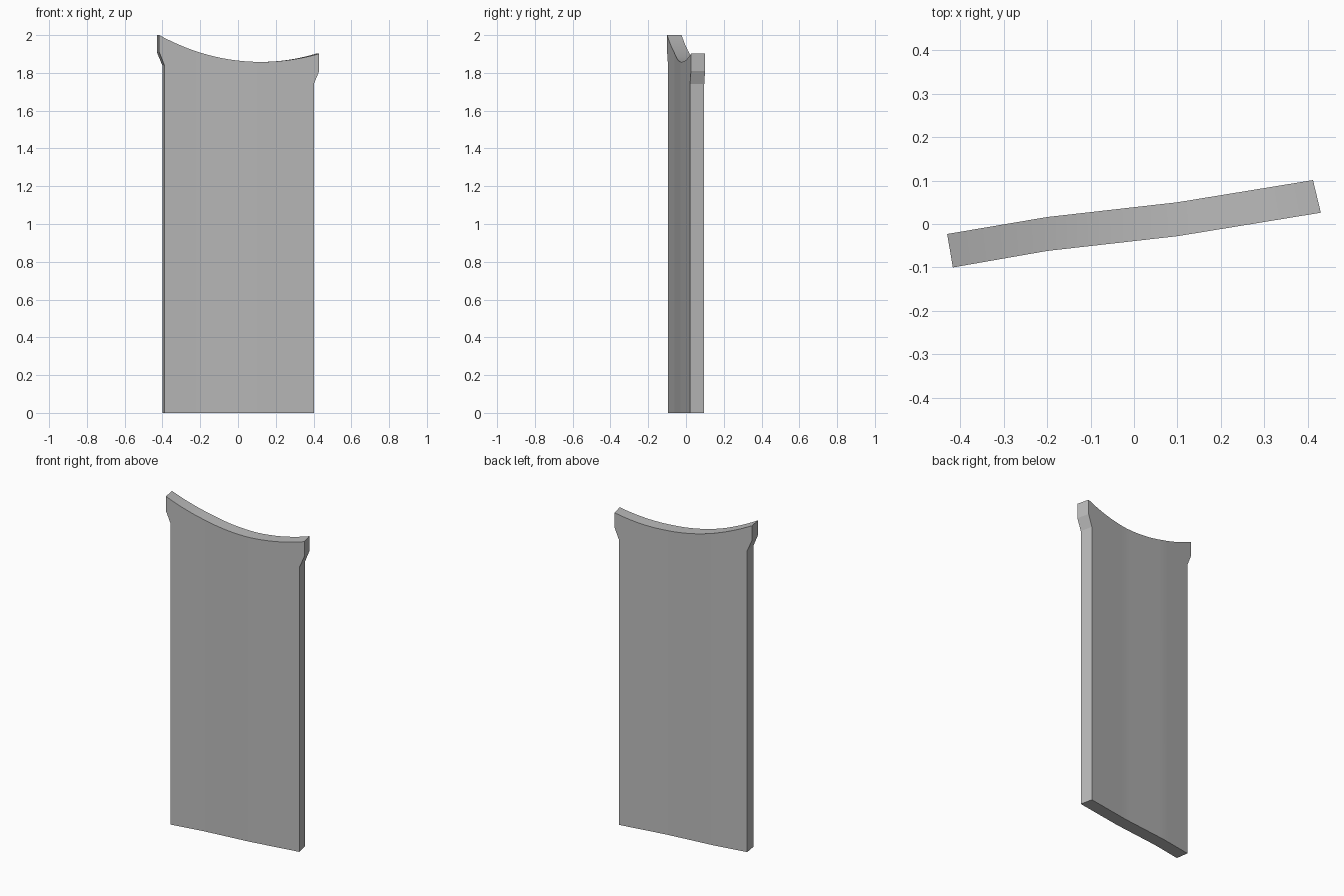
import bpy
import bmesh
import math

cube = bpy.data.objects.get("Cube")
if cube:
    bpy.data.objects.remove(cube, do_unlink=True)

# Plan of the bent slab: position along the panel, front (x, y), back (x, y)
PLAN = [
    (-0.4235, (-0.417, -0.100), (-0.430, -0.023)),
    (-0.2, (-0.2, -0.062), (-0.2, 0.016)),
    (0.1, (0.1, -0.028), (0.1, 0.050)),
    (0.421, (0.430, 0.026), (0.412, 0.101)),
]
LEFT, RIGHT = -0.395, 0.393       # ends of the straight body
TIP_L, TIP_R = PLAN[0][0], PLAN[-1][0]


def top(u):
    """Height of the dished top edge."""
    return 1.858 + 0.48 * (u - 0.12) ** 2


def place(u, side):
    """Map a position along the panel to its front (0) or back (1) point."""
    for a, b in zip(PLAN, PLAN[1:]):
        if u <= b[0] + 1e-5:
            break
    t = (u - a[0]) / (b[0] - a[0])
    p, q = a[1 + side], b[1 + side]
    return [p[i] + t * (q[i] - p[i]) for i in range(2)]


def spread(a, b, n):
    return [a + (b - a) * i / n for i in range(n)]


# Flat outline, cut into columns so that it can follow the plan
stations = spread(LEFT, -0.2, 6) + spread(-0.2, 0.1, 8) + spread(0.1, RIGHT, 8) + [RIGHT]
shapes = []
for a, b in zip(stations, stations[1:]):
    shape = [(a, 0), (b, 0), (b, top(b)), (a, top(a))]
    if b == RIGHT:
        shape.insert(2, (b, 1.74))
    if a == LEFT:
        shape.append((a, 1.84))
    shapes.append(shape)

# Flared ears at both upper corners
shapes.append([(LEFT, 1.84), (LEFT, top(LEFT)), (TIP_L, 2.0), (TIP_L, 1.91)][::-1])
shapes.append([(RIGHT, 1.74), (TIP_R, 1.81), (TIP_R, top(TIP_R)), (RIGHT, top(RIGHT))])

bm = bmesh.new()
for shape in shapes:
    bm.faces.new([bm.verts.new((u, 0, z)) for u, z in shape])
bmesh.ops.remove_doubles(bm, verts=bm.verts[:], dist=1e-4)

# Thicken, then bend front and back to the plan
result = bmesh.ops.extrude_face_region(bm, geom=bm.faces[:], use_keep_orig=True)
for item in result["geom"]:
    if isinstance(item, bmesh.types.BMVert):
        item.co.y = 1
for v in bm.verts:
    v.co.x, v.co.y = place(v.co.x, round(v.co.y))
bmesh.ops.recalc_face_normals(bm, faces=bm.faces[:])

mesh = bpy.data.meshes.new("curved_panel")
bm.to_mesh(mesh)
bm.free()
panel = bpy.data.objects.new("curved_panel", mesh)
bpy.context.collection.objects.link(panel)

grey = bpy.data.materials.new("plain grey")
grey.use_nodes = True
colour = (0.5, 0.5, 0.5, 1)
grey.diffuse_color = colour
grey.node_tree.nodes["Principled BSDF"].inputs["Base Color"].default_value = colour
mesh.materials.append(grey)

bpy.ops.object.select_all(action="DESELECT")
panel.select_set(True)
bpy.context.view_layer.objects.active = panel
bpy.ops.object.shade_smooth_by_angle(angle=math.radians(20))
